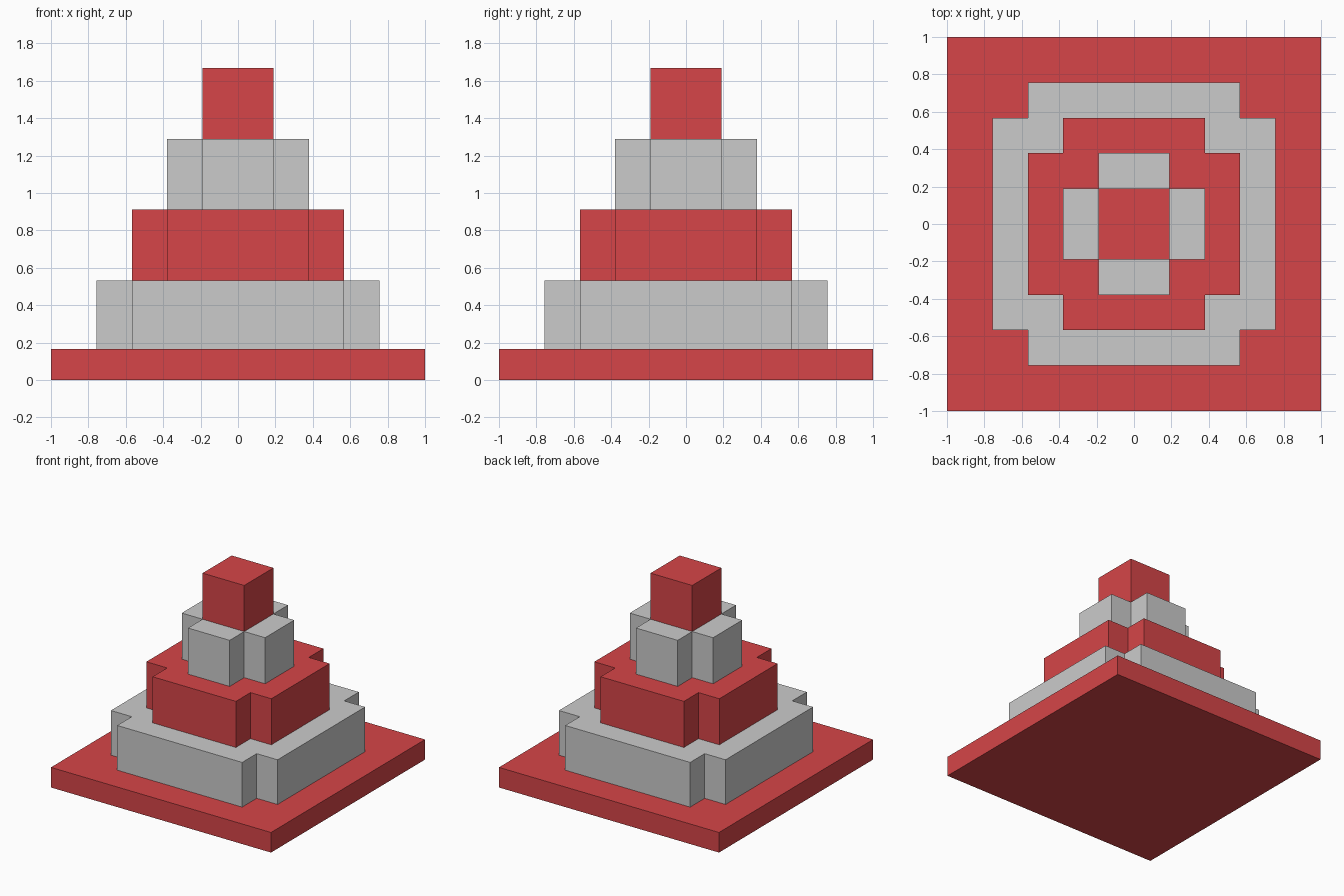
import bpy, bmesh

if "Cube" in bpy.data.objects:
    bpy.data.objects.remove(bpy.data.objects["Cube"])

U = 0.1893          # half a block
H = 2 * U           # tier height
TOP = 1.668

red = bpy.data.materials.new("red")
red.diffuse_color = (0.67, 0.06, 0.065, 1)
red.use_nodes = True
red.node_tree.nodes["Principled BSDF"].inputs["Base Color"].default_value = red.diffuse_color


def prism(name, outline, z0, z1, mat=None):
    """Extrude a closed xy outline from z0 to z1."""
    bm = bmesh.new()
    face = bm.faces.new([bm.verts.new((x, y, z0)) for x, y in outline])
    ext = bmesh.ops.extrude_face_region(bm, geom=[face])
    verts = [v for v in ext["geom"] if isinstance(v, bmesh.types.BMVert)]
    bmesh.ops.translate(bm, verts=verts, vec=(0, 0, z1 - z0))
    bmesh.ops.recalc_face_normals(bm, faces=bm.faces[:])
    mesh = bpy.data.meshes.new(name)
    bm.to_mesh(mesh)
    bm.free()
    obj = bpy.data.objects.new(name, mesh)
    bpy.context.collection.objects.link(obj)
    if mat:
        mesh.materials.append(mat)
    return obj


def square(h):
    return [(-h, -h), (h, -h), (h, h), (-h, h)]


def cross(a, b):
    """Square outline of half size a with notched corners, arm half width b."""
    pts = []
    sx, sy = 1, 0
    for _ in range(4):
        for p, q in ((a, -b), (a, b), (b, b)):
            pts.append((p * sx - q * sy, p * sy + q * sx))
        sx, sy = -sy, sx
    return pts


# Square plinth
prism("base_plate", square(1), 0, 0.165, red)

# Notched tiers, widest at the bottom
for name, n, z0, z1, mat in (
    ("lower_tier", 4, 0.165, TOP - 3 * H, None),
    ("middle_tier", 3, TOP - 3 * H, TOP - 2 * H, red),
    ("upper_tier", 2, TOP - 2 * H, TOP - H, None),
):
    prism(name, cross(n * U, (n - 1) * U), z0, z1, mat)

# Cube on top
prism("top_block", square(U), TOP - H, TOP, red)
